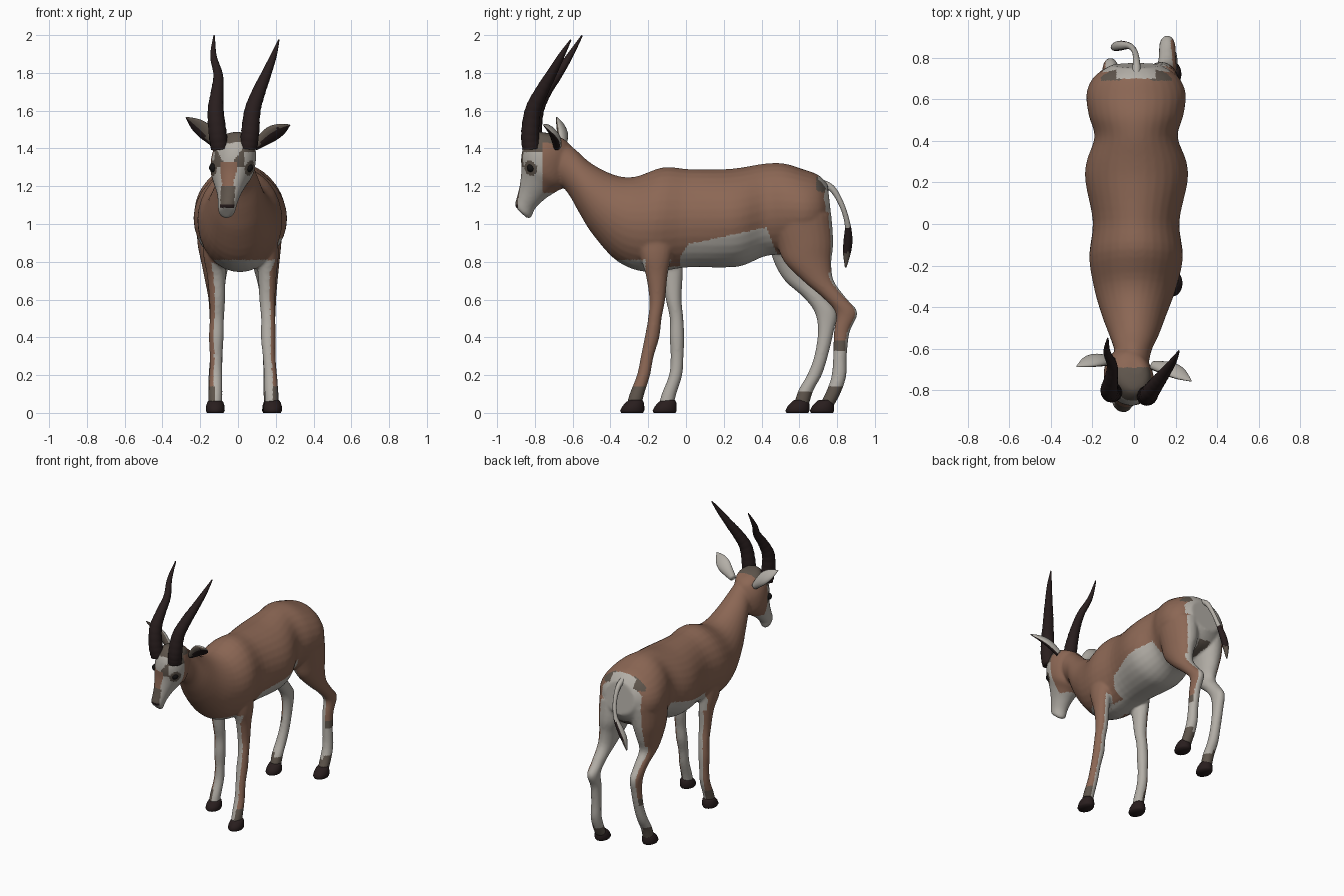
import bpy
import bmesh
import math
from mathutils import Vector

cube = bpy.data.objects.get("Cube")
if cube:
    bpy.data.objects.remove(cube, do_unlink=True)


def make_material(name, rgb):
    mat = bpy.data.materials.new(name)
    mat.use_nodes = True
    mat.diffuse_color = (*rgb, 1)
    mat.node_tree.nodes["Principled BSDF"].inputs["Base Color"].default_value = (*rgb, 1)
    return mat


PALETTE = [make_material("tan coat", (0.26, 0.135, 0.089)),
           make_material("pale coat", (0.45, 0.425, 0.385)),
           make_material("grey brown coat", (0.115, 0.092, 0.073)),
           make_material("dark horn", (0.022, 0.013, 0.013)),
           make_material("black eye", (0.008, 0.007, 0.007))]
TAN, PALE, GREY, DARK, BLACK = range(len(PALETTE))


def spline(points, steps):
    """Catmull-Rom interpolation through tuples of any length."""
    out = []
    last = len(points) - 1
    for i in range(last):
        a, b, c, d = (points[min(max(j, 0), last)] for j in range(i - 1, i + 3))
        for k in range(steps):
            t = k / steps
            out.append(tuple(
                q + t / 2 * (r - p + t * (2 * p - 5 * q + 4 * r - s + t * (3 * (q - r) + s - p)))
                for p, q, r, s in zip(a, b, c, d)))
    out.append(points[-1])
    return out


def loft(bm, rings, segments=24, top_power=1.0):
    """Skin closed rings (centre, axis u, axis v); a high top_power sharpens the upper half."""
    rows = []
    for centre, u, v in rings:
        row = []
        for k in range(segments):
            c, s = math.cos(math.tau * k / segments), math.sin(math.tau * k / segments)
            if s > 0:
                c, s = math.copysign(abs(c) ** top_power, c), s ** top_power
            row.append(bm.verts.new(centre + u * c + v * s))
        rows.append(row)
    faces = [bm.faces.new(rows[0]), bm.faces.new(rows[-1])]
    for a, b in zip(rows, rows[1:]):
        for k in range(segments):
            n = (k + 1) % segments
            faces.append(bm.faces.new((a[k], a[n], b[n], b[k])))
    bmesh.ops.recalc_face_normals(bm, faces=faces)


def tube_rings(stations, ridge=0.0):
    """Round rings square to a path of (x, y, z, radius)."""
    rings = []
    for k, (x, y, z, r) in enumerate(stations):
        a = Vector(stations[max(k - 1, 0)][:3])
        b = Vector(stations[min(k + 1, len(stations) - 1)][:3])
        t = (b - a).normalized()
        u = (Vector((1, 0, 0)) - t * t.x).normalized()
        if k % 3 == 0 and k < len(stations) * 0.65:
            r *= 1 + ridge
        rings.append((Vector((x, y, z)), u * r, t.cross(u) * r))
    return rings


def finish(bm, name, rule):
    """Make an object from a bmesh and colour its faces by a rule."""
    mesh = bpy.data.meshes.new(name)
    bm.to_mesh(mesh)
    bm.free()
    obj = bpy.data.objects.new(name, mesh)
    bpy.context.collection.objects.link(obj)
    paint(obj, rule)
    return obj


def paint(obj, rule):
    obj.data.materials.clear()
    for mat in PALETTE:
        obj.data.materials.append(mat)
    for face in obj.data.polygons:
        face.use_smooth = True
        face.material_index = rule(face.center, face.normal)


# Torso and neck: top y, top z, bottom y, bottom z, half width, centre x
torso = [(-.63, 1.43, -.72, 1.26, .08, -.01), (-.58, 1.39, -.63, 1.17, .09, -.005),
         (-.50, 1.32, -.56, 1.05, .12, 0), (-.38, 1.26, -.49, .94, .155, 0),
         (-.27, 1.25, -.36, .80, .195, .005), (-.12, 1.30, -.2, .745, .225, .01),
         (.02, 1.29, 0, .77, .208, .01), (.2, 1.29, .2, .77, .245, .012),
         (.3, 1.3, .3, .78, .24, .012), (.42, 1.32, .42, .83, .2, .01),
         (.52, 1.32, .53, .84, .228, .01), (.62, 1.29, .64, .86, .238, .01),
         (.70, 1.26, .72, .9, .2, .01), (.75, 1.21, .775, .98, .12, .01)]
# Head, muzzle to crown, in the same layout
head = [(-.885, 1.075, -.84, 1.03, .025, -.062), (-.905, 1.10, -.82, 1.035, .045, -.06),
        (-.895, 1.14, -.80, 1.08, .052, -.055), (-.88, 1.2, -.75, 1.13, .066, -.047),
        (-.87, 1.28, -.69, 1.17, .092, -.04), (-.87, 1.36, -.63, 1.21, .118, -.03),
        (-.85, 1.43, -.6, 1.32, .118, -.02), (-.80, 1.485, -.61, 1.41, .085, -.01),
        (-.72, 1.48, -.65, 1.45, .04, 0)]
HEAD_SIDE = Vector((.98, -.2, 0))
EYES = {s: Vector((-.037, -.8, 1.298)) + HEAD_SIDE * s * .094 for s in (-1, 1)}

body_bm = bmesh.new()
for stations, side, power in ((torso, Vector((1, 0, 0)), 1.05), (head, HEAD_SIDE, 1)):
    rings = []
    for ty, tz, by, bz, w, cx in spline(stations, 4):
        top, low = Vector((cx, ty, tz)), Vector((cx, by, bz))
        rings.append(((top + low) / 2, side * w, (top - low) / 2))
    loft(body_bm, rings, 32, power)

# Legs: shared thickness profiles (z, half width, half depth) and one path each
front_profile = [(1.05, .07, .12), (.85, .06, .088), (.73, .049, .058), (.6, .042, .042),
                 (.5, .038, .036), (.4, .039, .039), (.3, .034, .034), (.2, .035, .035),
                 (.1, .037, .039), (.04, .036, .04)]
hind_profile = [(1.05, .12, .17), (.9, .10, .15), (.8, .075, .125), (.7, .055, .082),
                (.61, .043, .061), (.53, .039, .058), (.43, .035, .042), (.3, .034, .036),
                (.2, .036, .039), (.12, .038, .04), (.04, .037, .04)]
legs = [
    (front_profile, [(.13, -.16), (.155, -.16), (.155, -.155), (.155, -.152), (.16, -.165),
                     (.16, -.18), (.165, -.205), (.172, -.225), (.178, -.26), (.18, -.275)]),
    (front_profile, [(-.11, -.1), (-.125, -.1), (-.115, -.075), (-.11, -.065), (-.112, -.05),
                     (-.115, -.048), (-.116, -.047), (-.117, -.055), (-.12, -.09), (-.12, -.105)]),
    (hind_profile, [(.12, .60), (.13, .63), (.145, .645), (.155, .70), (.16, .785), (.16, .85),
                    (.16, .825), (.165, .815), (.17, .81), (.172, .785), (.175, .745)]),
    (hind_profile, [(-.1, .59), (-.115, .59), (-.12, .59), (-.12, .605), (-.115, .685), (-.113, .74),
                    (-.113, .74), (-.115, .715), (-.12, .68), (-.12, .635), (-.12, .61)])]
for profile, path in legs:
    stations = [(x, y, z, rx, ry) for (z, rx, ry), (x, y) in zip(profile, path)]
    loft(body_bm, [(Vector((x, y, z)), Vector((rx, 0, 0)), Vector((0, ry, 0)))
                   for x, y, z, rx, ry in spline(stations, 4)])


def head_colour(c, n):
    lat = abs((c - Vector((-.03, -.75, 0))).dot(HEAD_SIDE))
    if c.z > 1.43:
        return GREY if c.y < -.69 else TAN
    if c.z < 1.2 and lat < .038 and n.y < -.3:
        return DARK if 1.085 < c.z < 1.105 else GREY if c.z > 1.105 else PALE
    if min((c - eye).length for eye in EYES.values()) < .042:
        return GREY
    if c.y > -.76:
        return TAN if c.z > 1.165 else PALE
    if lat < .045 - max(0, 1.28 - c.z) * .2 and 1.2 < c.z < 1.33:
        return TAN
    if c.z > 1.3 and .02 + (c.z - 1.32) * .7 < lat < .085:
        return GREY
    return GREY if c.z > 1.38 and lat > .085 else PALE


def coat_colour(c, n):
    x, y, z = c
    out = n.x if x > .01 else -n.x
    mid = abs(x - .01)
    if y < -.66 and z > 1.0:
        return head_colour(c, n)
    if z < .74:
        if (z < .11 and y > .3) or (z < .14 and out > .1):
            return GREY
        if y > .3:
            if out < .15 or n.y > .65 or z < .33:
                return PALE
            return TAN if z > .38 else GREY
        return TAN if out > .3 else PALE
    if y > .4 and z < 1 and out < -.1:
        return PALE
    if y > .70 and mid < .095 and z > 1.0:
        return PALE
    if y > .6 and n.y > .8 and mid < .16 and z < 1.2:
        return PALE
    if y > .6 and mid < .1 and z < 1:
        return GREY
    if y > .69 and 1.17 < z < 1.25 and mid < .17:
        return GREY
    edge = .83 + min(1.5 * (y + .03), .07) + .22 * max(0, y - .05)
    if -.03 < y < .47 - (z - .87) * .4 and z < edge:
        return PALE
    if y < 0 and z < .81 and (out < .35 or y < -.215):
        return PALE
    return TAN


# Body: fuse the lofted parts into one smooth skin
body = finish(body_bm, "body", lambda c, n: TAN)
fuse = body.modifiers.new("fuse", 'REMESH')
fuse.mode = 'VOXEL'
fuse.voxel_size = 0.009
relax = body.modifiers.new("relax", 'SMOOTH')
relax.factor = 0.5
relax.iterations = 5
bpy.context.view_layer.update()
skin = bpy.data.meshes.new_from_object(body.evaluated_get(bpy.context.evaluated_depsgraph_get()))
body.modifiers.clear()
body.data = skin
paint(body, coat_colour)

# Hooves, low and rounded
for name, x, y in (("front_left", .183, -.285), ("front_right", -.12, -.113),
                   ("hind_left", .178, .72), ("hind_right", -.12, .59)):
    bm = bmesh.new()
    loft(bm, [(Vector((x, y + dy, z)), Vector((rx, 0, 0)), Vector((0, ry, 0)))
              for z, dy, rx, ry in ((0, 0, .044, .058), (.012, 0, .05, .064), (.035, .006, .049, .058),
                                    (.055, .014, .043, .048), (.068, .018, .034, .036))])
    finish(bm, name + "_hoof", lambda c, n: DARK)

# Ringed horns
horns = {"left": [(.055, -.82, 1.4, .046), (.064, -.825, 1.48, .047), (.077, -.81, 1.6, .042),
                  (.11, -.765, 1.7, .035), (.148, -.715, 1.79, .027), (.188, -.66, 1.89, .017),
                  (.216, -.61, 1.975, .004)],
         "right": [(-.097, -.80, 1.4, .046), (-.108, -.81, 1.48, .047), (-.118, -.795, 1.6, .042),
                   (-.110, -.745, 1.7, .033), (-.105, -.68, 1.79, .025), (-.130, -.615, 1.89, .017),
                   (-.126, -.55, 1.998, .004)]}
for name, stations in horns.items():
    bm = bmesh.new()
    loft(bm, tube_rings(spline(stations, 8), ridge=.035), 16)
    finish(bm, name + "_horn", lambda c, n: DARK)

# Broad leaf shaped ears and eyes
for name, s, base, tip in (("left", 1, (.09, -.68, 1.41), (.275, -.755, 1.525)),
                           ("right", -1, (-.1, -.66, 1.41), (-.275, -.685, 1.565))):
    base, tip = Vector(base), Vector(tip)
    axis = (tip - base).normalized()
    wide = axis.cross(Vector((.1 * s, -.75, -.5))).normalized()
    thick = wide.cross(axis)
    if thick.y > 0:
        thick = -thick
    bm = bmesh.new()
    loft(bm, [(base.lerp(tip, t) - thick * .02 * math.sin(math.pi * t), wide * w, thick * h)
              for t, w, h in spline([(0, .022, .022), (.25, .038, .024), (.5, .047, .022),
                                     (.75, .036, .015), (1, .003, .003)], 4)], 16)
    finish(bm, name + "_ear", lambda c, n, d=thick:
           PALE if n.dot(d) < .1 else DARK if n.z < -.4 else GREY)

    bm = bmesh.new()
    bmesh.ops.create_uvsphere(bm, u_segments=16, v_segments=10, radius=.024)
    bmesh.ops.translate(bm, verts=bm.verts, vec=EYES[s])
    finish(bm, name + "_eye", lambda c, n: BLACK)

# Tail with a dark tuft
bm = bmesh.new()
loft(bm, tube_rings(spline([(.01, .69, 1.22, .025), (.012, .77, 1.19, .018), (.005, .825, 1.1, .014),
                            (-.02, .855, 1.0, .015), (-.06, .858, .92, .023),
                            (-.09, .852, .85, .021), (-.105, .845, .77, .004)], 6)), 12)
finish(bm, "tail", lambda c, n: PALE if c.z > .98 or n.x < -.3 else DARK if c.z > .85 else GREY)
